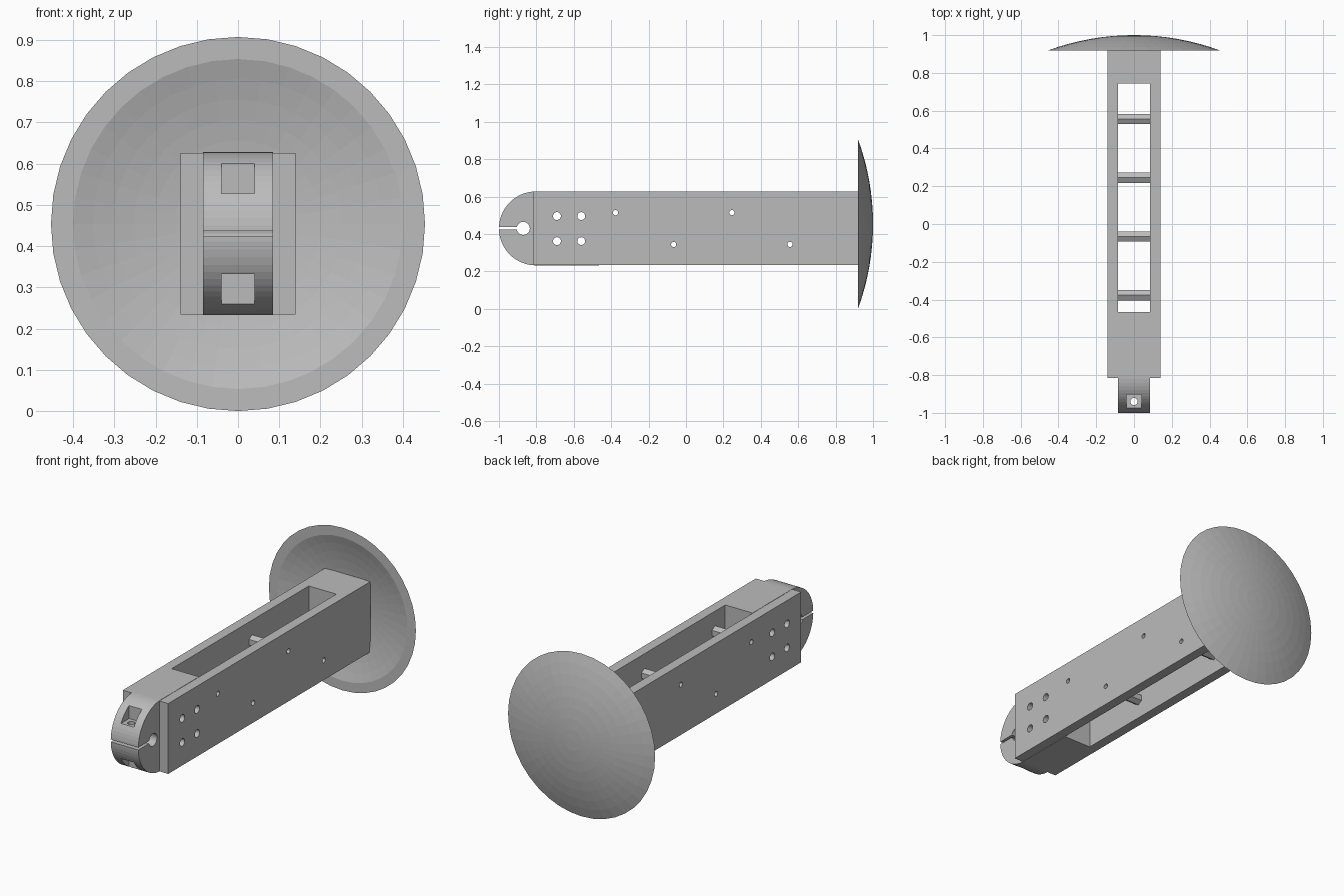
import bpy, bmesh, math
from mathutils import Matrix, Vector

if "Cube" in bpy.data.objects:
    bpy.data.objects.remove(bpy.data.objects["Cube"])

grey = bpy.data.materials.new("light_grey")
grey.diffuse_color = (0.5, 0.5, 0.5, 1)
grey.use_nodes = True
grey.node_tree.nodes["Principled BSDF"].inputs["Base Color"].default_value = grey.diffuse_color
ZC = 0.43            # height of the arm's centre line
HALF = 0.196         # half height of the arm
SCREWS = [(y, ZC + dz) for y in (-0.69, -0.56) for dz in (-0.068, 0.066)]
PINS = [(-0.377, 0.514), (-0.066, 0.344), (0.245, 0.514), (0.556, 0.344)]


def finish(name, bm):
    bmesh.ops.recalc_face_normals(bm, faces=bm.faces)
    me = bpy.data.meshes.new(name)
    bm.to_mesh(me)
    bm.free()
    me.materials.append(grey)
    ob = bpy.data.objects.new(name, me)
    bpy.context.collection.objects.link(ob)
    return ob


def box(name, x0, x1, y0, y1, z0, z1):
    bm = bmesh.new()
    bmesh.ops.create_cube(bm, size=1)
    for v in bm.verts:
        v.co = Vector(((x0 + x1) / 2 + v.co.x * (x1 - x0),
                       (y0 + y1) / 2 + v.co.y * (y1 - y0),
                       (z0 + z1) / 2 + v.co.z * (z1 - z0)))
    return finish(name, bm)


def rod(name, centre, r, length, axis="X", sides=24):
    bm = bmesh.new()
    rot = Matrix.Rotation(math.pi / 2, 4, "Y") if axis == "X" else Matrix()
    # spin first so that a six-sided rod points along y and lies flat on top
    m = Matrix.Translation(centre) @ rot @ Matrix.Rotation(math.pi / 2, 4, "Z")
    bmesh.ops.create_cone(bm, cap_ends=True, segments=sides, radius1=r,
                          radius2=r, depth=length, matrix=m)
    return finish(name, bm)


def cut(ob, cutters):
    for c in cutters:
        mod = ob.modifiers.new("cut", "BOOLEAN")
        mod.operation, mod.solver, mod.object = "DIFFERENCE", "EXACT", c
    bpy.context.view_layer.update()
    dg = bpy.context.evaluated_depsgraph_get()
    me = bpy.data.meshes.new_from_object(ob.evaluated_get(dg))
    ob.modifiers.clear()
    ob.data = me
    for c in cutters:
        bpy.data.objects.remove(c)


def screw_cutters(length=1.0):
    return [rod("cutter", (0, y, z), 0.021, length) for y, z in SCREWS]


# Dish: a thin spherical shell with a flat rim, spun around the y axis
DZ, CY, R_OUT, R_IN, RINGS = 0.4535, -0.32, 1.32, 1.303, 8


def arc(radius, rim):
    a = math.asin(rim / radius)
    return [(radius * math.sin(a * i / RINGS), CY + radius * math.cos(a * i / RINGS))
            for i in range(RINGS + 1)]


bm = bmesh.new()
profile = arc(R_OUT, 0.4535) + arc(R_IN, 0.40)[::-1]
vs = [bm.verts.new((0, y, DZ + r)) for r, y in profile]
es = [bm.edges.new(p) for p in zip(vs, vs[1:])]
bmesh.ops.spin(bm, geom=vs + es, cent=(0, 0, DZ), axis=(0, 1, 0),
               angle=2 * math.pi, steps=40, use_duplicate=False)
bmesh.ops.remove_doubles(bm, verts=bm.verts, dist=1e-4)
finish("dish", bm)

# Side plates
for side, name in ((-1, "left_plate"), (1, "right_plate")):
    x0, x1 = sorted((side * 0.085, side * 0.14))
    plate = box(name, x0, x1, -0.815, 0.968, ZC - HALF, ZC + HALF)
    cut(plate, screw_cutters() +
        [rod("cutter", (0, y, z), 0.014, 1, sides=16) for y, z in PINS])

# Filler block at the dish end
box("rear_block", -0.085, 0.085, 0.745, 0.968, ZC - HALF, ZC + HALF)

# Clamp block with a rounded nose
bm = bmesh.new()
R = 0.1975
pts = [(-0.465, ZC - R), (-0.465, ZC + R)]
pts += [(-1 + R - R * math.sin(math.pi * i / 32), ZC + R * math.cos(math.pi * i / 32))
        for i in range(33)]
face = bm.faces.new([bm.verts.new((-0.085, y, z)) for y, z in pts])
ext = bmesh.ops.extrude_face_region(bm, geom=[face])
bmesh.ops.translate(bm, vec=(0.17, 0, 0),
                    verts=[g for g in ext["geom"] if isinstance(g, bmesh.types.BMVert)])
clamp = finish("clamp_block", bm)
cut(clamp, screw_cutters() + [
    rod("cutter", (0, -0.87, ZC), 0.035, 1),                            # axle hole
    box("cutter", -0.5, 0.5, -1.1, -0.87, ZC - 0.007, ZC + 0.007),      # clamping slit
    box("cutter", -0.04, 0.04, -1.1, -0.902, ZC + 0.098, ZC + 0.4),     # upper pocket
    box("cutter", -0.04, 0.04, -1.1, -0.902, ZC - 0.4, ZC - 0.098),     # lower pocket
    rod("cutter", (0, -0.94, ZC), 0.019, 1, axis="Z"),                  # clamp screw hole
])

# Hollow six-sided spacers between the plates
for i, (y, z) in enumerate(PINS):
    spacer = rod(f"spacer_{i + 1}", (0, y, z), 0.031, 0.17, sides=6)
    cut(spacer, [rod("cutter", (0, y, z), 0.014, 1, sides=16)])
